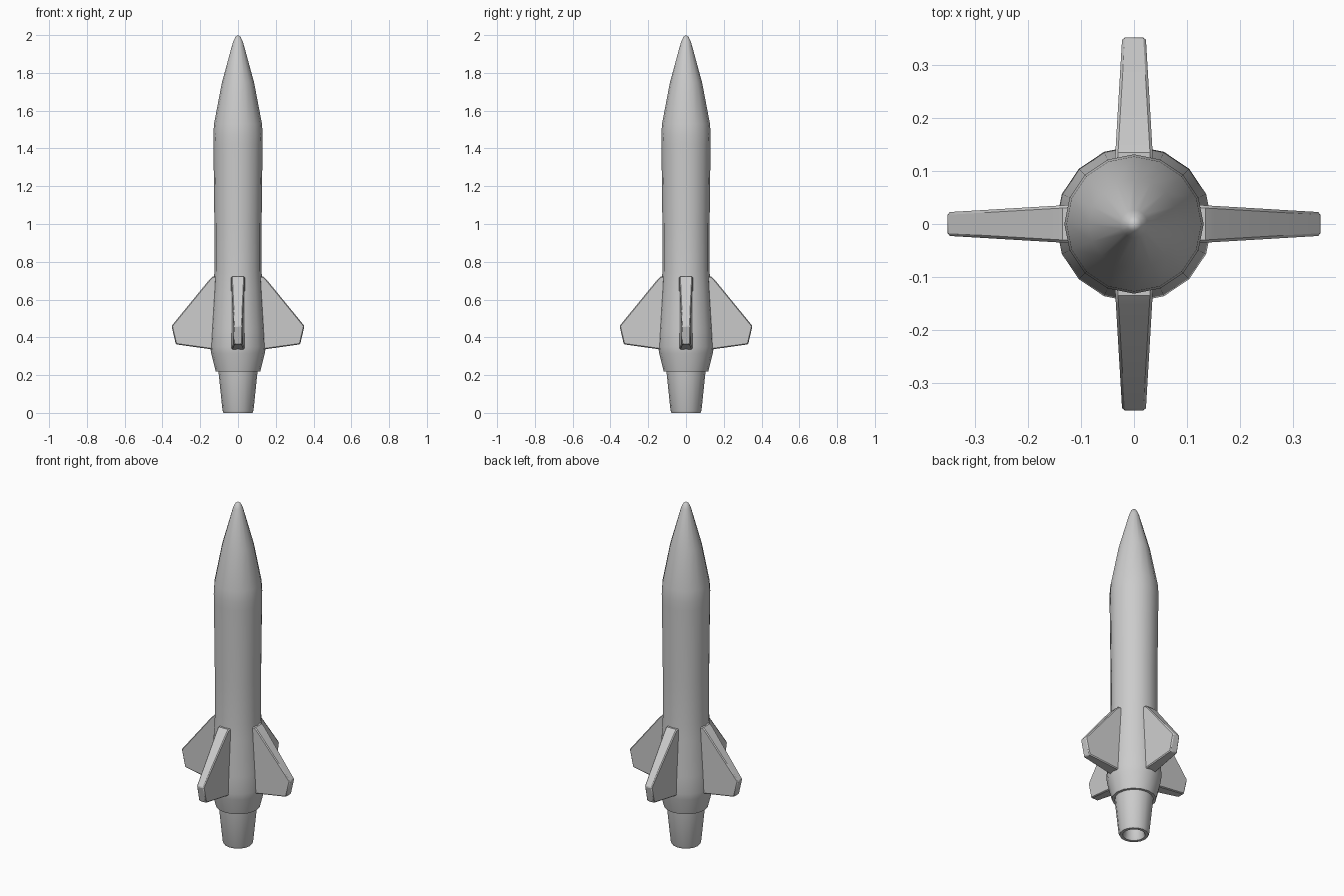
import bpy, bmesh, math
from mathutils import Matrix

cube = bpy.data.objects.get("Cube")
if cube:
    bpy.data.objects.remove(cube)

grey = bpy.data.materials.new("hull_grey")
grey.use_nodes = True
colour = (0.6, 0.6, 0.6, 1)
grey.diffuse_color = colour
grey.node_tree.nodes["Principled BSDF"].inputs["Base Color"].default_value = colour


def add_object(name, bm, angle):
    bmesh.ops.recalc_face_normals(bm, faces=bm.faces)
    mesh = bpy.data.meshes.new(name)
    bm.to_mesh(mesh)
    bm.free()
    mesh.materials.append(grey)
    obj = bpy.data.objects.new(name, mesh)
    bpy.context.collection.objects.link(obj)
    bpy.ops.object.select_all(action='DESELECT')
    obj.select_set(True)
    bpy.context.view_layer.objects.active = obj
    bpy.ops.object.shade_smooth_by_angle(angle=math.radians(angle))
    return obj


def lathe(name, profile, sides=16, angle=40):
    """Revolve (radius, height) points around z."""
    bm = bmesh.new()
    verts = [bm.verts.new((r, 0, z)) for r, z in profile]
    edges = [bm.edges.new(pair) for pair in zip(verts, verts[1:])]
    bmesh.ops.spin(bm, geom=verts + edges, cent=(0, 0, 0), axis=(0, 0, 1),
                   angle=math.tau, steps=sides, use_merge=True)
    bmesh.ops.remove_doubles(bm, verts=bm.verts, dist=0.0005)
    return add_object(name, bm, angle)


# Fuselage with pointed nose and flared tail
lathe("fuselage", [(0, 0.22), (0.118, 0.22), (0.142, 0.315), (0.147, 0.35),
                   (0.142, 0.45), (0.13, 0.65), (0.125, 0.75), (0.125, 1.0),
                   (0.13, 1.42), (0.131, 1.47), (0.127, 1.53), (0.085, 1.75),
                   (0.026, 1.965), (0.014, 1.99), (0, 2.0)])

# Hollow engine nozzle
lathe("nozzle", [(0.105, 0.24), (0.103, 0.215), (0.082, 0.012), (0.077, 0),
                 (0.06, 0), (0.054, 0.012), (0.048, 0.09), (0, 0.09)])

# Four swept fins, thinner toward the tip
outline = [(0.09, 0.722), (0.135, 0.722), (0.152, 0.705), (0.352, 0.46),
           (0.329, 0.363), (0.13, 0.335), (0.09, 0.335)]
for i, side in enumerate(("left", "back", "right", "front")):
    bm = bmesh.new()
    loops = []
    for s in (-1, 1):
        loops.append([bm.verts.new((r, s * (0.043 - 0.059 * r), z)) for r, z in outline])
        bm.faces.new(loops[-1])
    a, b = loops
    n = len(outline)
    for j in range(n):
        k = (j + 1) % n
        bm.faces.new((a[j], a[k], b[k], b[j]))
    bmesh.ops.rotate(bm, verts=bm.verts, matrix=Matrix.Rotation(i * math.pi / 2, 3, 'Z'))
    fin = add_object(side + "_fin", bm, 40)
    bevel = fin.modifiers.new("soft_edges", 'BEVEL')
    bevel.width = 0.005
    bevel.segments = 1
    bevel.limit_method = 'ANGLE'
    bevel.angle_limit = math.radians(50)
